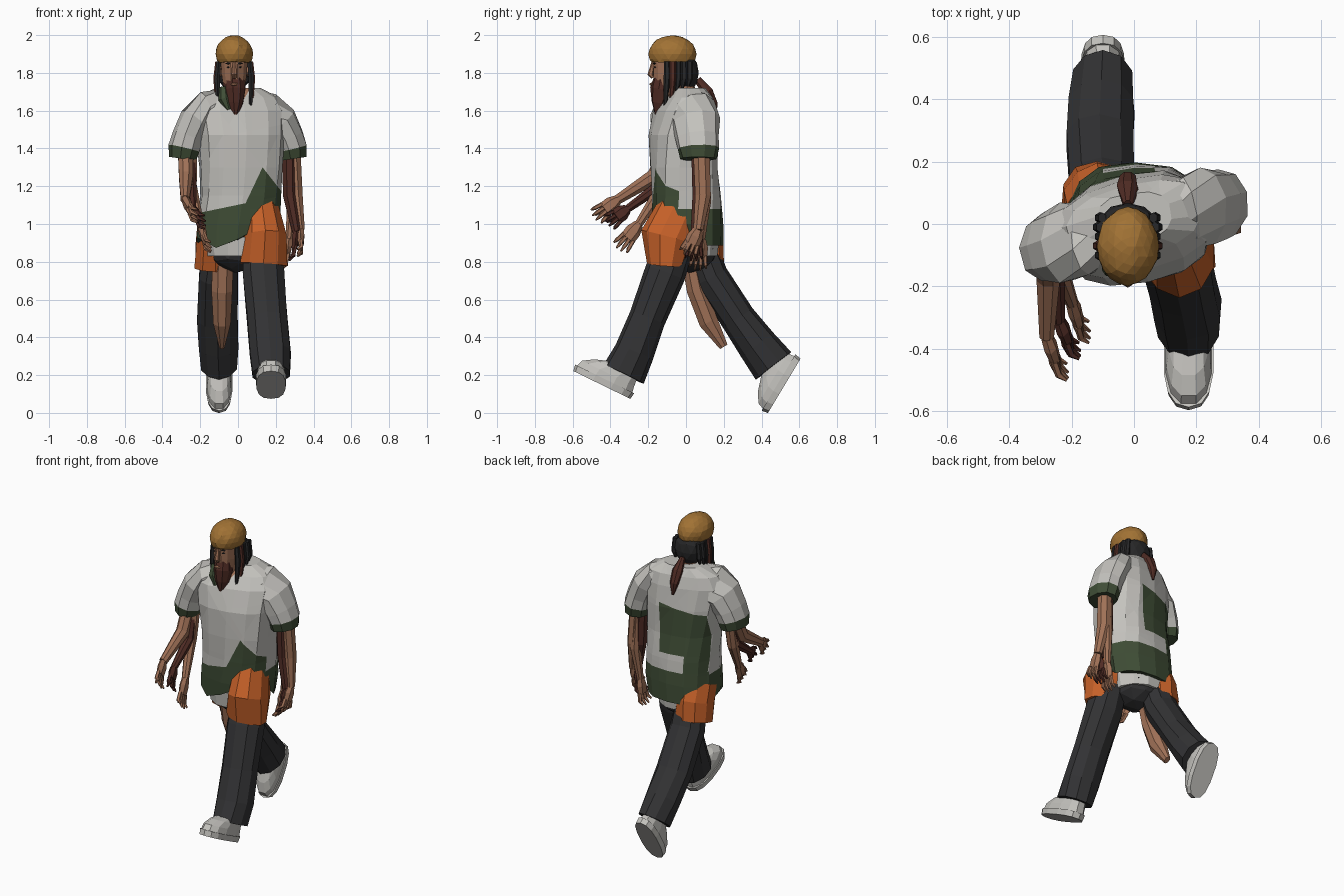
import bpy, bmesh, math, random
from mathutils import Vector, Matrix

random.seed(4)
if "Cube" in bpy.data.objects:
    bpy.data.objects.remove(bpy.data.objects["Cube"])


def material(name, *rgb):
    m = bpy.data.materials.new(name)
    m.use_nodes = True
    m.diffuse_color = (*rgb, 1)
    node = m.node_tree.nodes["Principled BSDF"]
    node.inputs["Base Color"].default_value = (*rgb, 1)
    node.inputs["Roughness"].default_value = 0.9
    return m


WHITE = material("pale grey cloth", .55, .54, .51)
GREEN = material("dark green cloth", .05, .075, .037)
ORANGE = material("orange cloth", .57, .12, .022)
DARK = material("charcoal cloth", .032, .032, .034)
SKIN = material("tan skin", .35, .165, .095)
BROWN = material("reddish brown", .08, .025, .018)
CAP = material("mustard knit", .36, .17, .035)
HAIR = material("black hair", .02, .02, .021)


def finish(bm, name, mats):
    bmesh.ops.recalc_face_normals(bm, faces=bm.faces)
    me = bpy.data.meshes.new(name)
    bm.to_mesh(me)
    bm.free()
    for m in mats:
        me.materials.append(m)
    ob = bpy.data.objects.new(name, me)
    bpy.context.collection.objects.link(ob)
    return ob


def loft_mesh(rings, n=10, power=1.0, jitter=0.0, level=False):
    """Skin rings given as (centre, x radius, other radius, turn); level keeps them horizontal."""
    bm = bmesh.new()
    pts = [Vector(r[0]) for r in rings]
    loops = []
    for i, r in enumerate(rings):
        t = (pts[min(i + 1, len(pts) - 1)] - pts[max(i - 1, 0)]).normalized()
        if level:
            t = Vector((0, 0, 1))
        u = (Vector((1, 0, 0)) - t * t.x).normalized()
        v = t.cross(u)
        turn = math.radians(r[3]) if len(r) > 3 else 0
        u, v = u * math.cos(turn) + v * math.sin(turn), v * math.cos(turn) - u * math.sin(turn)
        loop = []
        for k in range(n):
            a = math.tau * (k + .5) / n
            c, s = (math.copysign(abs(f) ** power, f) for f in (math.cos(a), math.sin(a)))
            wob = 1 + random.uniform(-jitter, jitter)
            loop.append(bm.verts.new(pts[i] + (u * c * r[1] + v * s * r[2]) * wob))
        loops.append(loop)
    for i in range(len(loops) - 1):
        for k in range(n):
            j = (k + 1) % n
            f = bm.faces.new((loops[i][k], loops[i][j], loops[i + 1][j], loops[i + 1][k]))
            f.material_index = i
    bm.faces.new(loops[0])
    bm.faces.new(loops[-1]).material_index = len(loops) - 2
    return bm, loops


def loft(name, rings, mat, last=None, **kw):
    bm, _ = loft_mesh(rings, **kw)
    end = len(rings) - 2
    for f in bm.faces:
        f.material_index = 1 if last and f.material_index == end else 0
    return finish(bm, name, [mat, last] if last else [mat])


def blob(name, centre, size, mat, detail=2, jitter=0.0, cut=None):
    bm = bmesh.new()
    bmesh.ops.create_icosphere(bm, subdivisions=detail, radius=1)
    for v in bm.verts:
        v.co *= 1 + random.uniform(-jitter, jitter)
        v.co = Vector(centre) + v.co * Vector(size)
    if cut:
        geom = bm.verts[:] + bm.edges[:] + bm.faces[:]
        bmesh.ops.bisect_plane(bm, geom=geom, plane_co=cut[0], plane_no=cut[1], clear_inner=True)
        bmesh.ops.holes_fill(bm, edges=[e for e in bm.edges if e.is_boundary])
    return finish(bm, name, [mat])


# Shirt body: loft, then cut along the colour borders
bm, loops = loft_mesh([((-.005, .015, .885), .215, .185), ((.005, .01, 1.0), .22, .185),
                       ((.015, .005, 1.15), .215, .183, 4), ((.015, -.01, 1.3), .222, .178, 8),
                       ((.01, -.015, 1.47), .235, .178, 12), ((0, -.005, 1.6), .25, .15, 14),
                       ((0, .01, 1.67), .22, .115, 14), ((0, .02, 1.72), .12, .08, 10)],
                      n=14, power=.78, jitter=.02, level=True)
for v in loops[0]:
    if v.co.y < .05:
        v.co.z += .55 * abs(v.co.x + .1) - .02


def line(x0, z0, x1, z1):
    return Vector((x0, 0, z0)), Vector((z0 - z1, 0, x1 - x0))


def above(p, ln):
    return (p - ln[0]).dot(ln[1]) > 0


hem, rise, fall = line(-.2, 1.06, .04, 1.11), line(.04, 1.11, .13, 1.3), line(.13, 1.3, .24, 1.16)
neck_l, neck_r = line(-.08, 1.71, -.01, 1.59), line(-.01, 1.59, .06, 1.71)
back_hem, strip_top, patch_top = line(-1, 1.08, 1, 1.08), line(-1, 1.2, 1, 1.17), line(-.2, 1.44, .1, 1.5)
patch_l, patch_r, strip_end = line(.09, 2, .06, 1), line(-.2, 2, -.2, 1), line(-.1, 2, -.1, 1)
for ln in (hem, rise, fall, neck_l, neck_r, back_hem, strip_top, patch_top, patch_l, patch_r, strip_end):
    bmesh.ops.bisect_plane(bm, geom=bm.verts[:] + bm.edges[:] + bm.faces[:], plane_co=ln[0], plane_no=ln[1])
for f in bm.faces:
    p = f.calc_center_median()
    f.material_index = 0
    if p.y < 0:
        if above(p, neck_l) and above(p, neck_r):
            f.material_index = 2
        elif not above(p, hem) or (not above(p, rise) and not above(p, fall)):
            f.material_index = 1
    else:
        patch = not above(p, patch_top) and not above(p, patch_l) and above(p, patch_r)
        strip = not above(p, strip_top) and above(p, strip_end)
        if not above(p, back_hem) or (patch and not strip):
            f.material_index = 1
finish(bm, "shirt_body", [WHITE, GREEN, SKIN])

# Sleeves with green cuffs: (x, y, z, radius along x, radius along y)
for side, sx in (("left", 1), ("right", -1)):
    path = [(.07, .01, 1.605, .095, .11), (.165, .035, 1.595, .095, .13), (.225, .05, 1.545, .09, .13),
            (.265, .06, 1.46, .085, .117), (.284, .065, 1.4, .085, .11), (.292, .065, 1.345, .075, .095)]
    loft(side + "_sleeve", [((sx * x, sx * y - .012 * (sx < 0), z), rx, ry)
                            for x, y, z, rx, ry in path], WHITE, GREEN, n=9, jitter=.03)


# Bare arms, each ending in a hand with fingers
def arm(name, pts, mat, thick=.045):
    pts = [Vector(p) for p in pts]
    radii = [thick * 1.05, thick, thick * .62]
    loft(name, [(p, r * .9, r) for p, r in zip(pts, radii)], mat, n=8)
    wrist, tip = pts[2], pts[3]
    d = tip - wrist
    v = d.normalized().cross(Vector((1, 0, 0))).normalized()
    loft(name + "_palm", [(wrist, .02, .026), (wrist + d * .25, .023, .042),
                          (wrist + d * .55, .017, .042)], mat, n=6)
    for k in range(4):
        o = v * (k - 1.5) * .021
        length = 1 - .08 * abs(k - 1.5)
        curl = Vector((.02 if wrist.x < 0 else -.02, 0, 0))
        loft(f"{name}_finger_{k + 1}", [(wrist + d * .5 + o, .012, .012),
                                        (wrist + d * .78 + o * 1.25, .012, .011),
                                        (wrist + d * length + o * 1.4 + curl, .005, .005)], mat, n=5)
    thumb = Vector((0, -.035, -.02))
    loft(name + "_thumb", [(wrist + d * .15, .012, .012), (wrist + d * .4 + thumb, .012, .012),
                           (wrist + d * .6 + thumb * 1.2, .005, .005)], mat, n=5)


arm("right_arm_outer", [(-.28, -.08, 1.42), (-.275, -.17, 1.25), (-.28, -.36, 1.13), (-.23, -.49, 1.03)], SKIN)
arm("right_arm_middle", [(-.26, -.08, 1.42), (-.25, -.14, 1.2), (-.24, -.31, 1.08), (-.19, -.42, 1.0)], BROWN, .036)
arm("right_arm_inner", [(-.25, -.08, 1.42), (-.25, -.12, 1.2), (-.2, -.25, 1.0), (-.16, -.36, .86)], SKIN, .038)
arm("left_arm_outer", [(.29, .08, 1.42), (.305, .09, 1.15), (.33, .065, .97), (.335, .0, .83)], SKIN)
arm("left_arm_middle", [(.27, .07, 1.42), (.275, .075, 1.15), (.31, .05, .96), (.29, .04, .8)], BROWN, .044)
arm("left_arm_inner", [(.28, .08, 1.42), (.29, .1, 1.12), (.27, .08, .92), (.25, .06, .75)], SKIN, .036)

# Hips, orange shorts and the pale waistband
blob("hips", (-.01, .02, .87), (.16, .15, .125), DARK, 2, .03)
loft("waistband", [((-.01, .012, .83), .16, .16), ((-.01, .012, .93), .18, .17)], WHITE, n=12)
loft("left_shorts_leg", [((.125, -.03, 1.07), .095, .13), ((.145, -.095, .93), .12, .145),
                         ((.135, -.105, .785), .13, .1)], ORANGE, n=10, jitter=.03)
loft("right_shorts_leg", [((-.11, .03, .98), .11, .125), ((-.118, .07, .88), .11, .13),
                          ((-.12, .095, .77), .115, .11)], ORANGE, n=10, jitter=.03)

# Trousers and the bare shin that shows in front of the rear one
loft("left_trouser_leg", [((.13, -.06, .88), .1, .1), ((.135, -.11, .74), .115, .108),
                          ((.155, -.205, .5), .113, .099), ((.17, -.275, .32), .114, .107),
                          ((.175, -.33, .205), .104, .118)], DARK, n=10, jitter=.03)
loft("right_trouser_leg", [((-.09, .07, .88), .09, .09), ((-.105, .13, .72), .108, .095),
                           ((-.11, .275, .5), .112, .092), ((-.105, .38, .36), .11, .106),
                           ((-.1, .465, .25), .1, .118)], DARK, n=10, jitter=.03)
loft("bare_shin", [((-.08, .02, .82), .06, .05), ((-.085, .055, .65), .06, .055),
                   ((-.085, .12, .48), .05, .055), ((-.085, .2, .35), .015, .025)], SKIN, n=8)


# Shoes: sole and upper, toe towards -y before tilting
def shoe(side, place, tilt, w):
    m = Matrix.Translation(place) @ Matrix.Rotation(math.radians(tilt), 4, "X")
    sole = loft(side + "_shoe_sole", [((0, 0, 0), w, .168), ((0, 0, .035), w * 1.04, .174)],
                WHITE, n=14, power=.8, level=True)
    upper = loft(side + "_shoe_upper", [((0, 0, .03), w * .98, .168), ((0, .004, .07), w * .94, .158),
                                        ((0, .03, .105), w * .84, .128), ((0, .075, .135), w * .8, .085),
                                        ((0, .09, .18), w * .78, .068)],
                 WHITE, n=12, power=.85, level=True)
    for ob in (sole, upper):
        ob.data.transform(m)


shoe("left", (.175, -.446, .148), -26, .078)
shoe("right", (-.1, .52, .143), 59, .069)

# Neck, head and face
loft("neck", [((-.01, .01, 1.63), .065, .06), ((-.02, -.03, 1.8), .05, .055)], SKIN, n=10)
loft("head", [((-.02, -.1, 1.64), .03, .04), ((-.02, -.1, 1.69), .052, .07),
              ((-.02, -.085, 1.78), .068, .09), ((-.02, -.08, 1.88), .075, .1)], SKIN, n=12)
loft("nose", [((-.02, -.172, 1.86), .008, .01), ((-.02, -.188, 1.79), .016, .016),
              ((-.02, -.175, 1.775), .012, .01)], SKIN, n=6)
for sx in (-1, 1):
    x = -.02 + sx * .03
    blob("brow", (x, -.167, 1.85), (.02, .009, .005), HAIR, 1)
    blob("eye", (x, -.163, 1.83), (.012, .009, .004), HAIR, 1)
    blob("ear", (-.02 + sx * .073, -.06, 1.81), (.012, .022, .033), SKIN, 1)
loft("beard", [((-.02, -.115, 1.765), .054, .058), ((-.015, -.125, 1.71), .06, .062),
               ((-.015, -.14, 1.64), .046, .042), ((-.015, -.15, 1.575), .014, .014)], BROWN, n=9, jitter=.08)
blob("mouth", (-.02, -.183, 1.74), (.024, .012, .009), SKIN, 1)
loft("green_scarf", [((-.075, -.12, 1.72), .026, .025), ((-.07, -.145, 1.66), .034, .026),
                     ((-.05, -.155, 1.605), .012, .012)], GREEN, n=7)

# Cap, hair, hanging locks and the red-brown tail
blob("knit_cap", (-.02, -.072, 1.9), (.098, .125, .1), CAP, 3, .025, ((0, -.07, 1.85), (0, .08, 1)))
blob("back_hair", (-.02, -.005, 1.8), (.094, .075, .1), HAIR, 2, .05)
for sx in (-1, 1):
    for k, low in enumerate((1.61, 1.62, 1.69, 1.72, 1.73)):
        x, y = -.02 + sx * (.082 + .006 * (k % 2)), -.1 + .03 * k
        loft(f"hanging_lock_{k + 1}", [((x, y, 1.86), .014, .017), ((x + sx * .008, y, 1.77), .017, .018),
                                       ((x + sx * .004, y - .01, low), .008, .008)],
             BROWN if k == 1 else HAIR, n=6)
loft("hair_tail", [((-.02, .06, 1.765), .015, .02), ((-.02, .115, 1.7), .036, .03),
                   ((-.02, .148, 1.635), .028, .022), ((-.015, .155, 1.56), .006, .006)], BROWN, n=8, jitter=.1)
